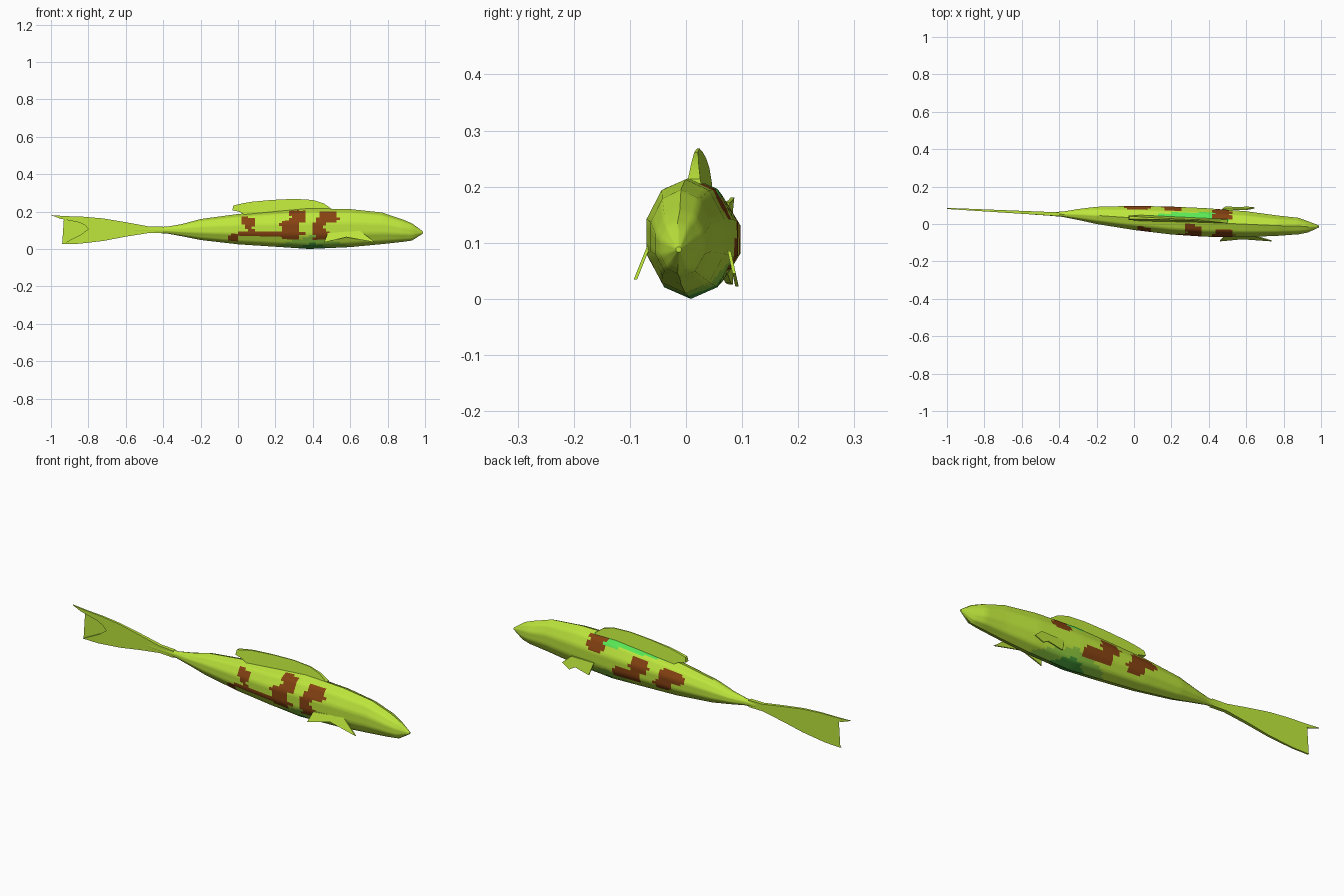
import bpy, bmesh, math
from mathutils import Vector


def material(name, rgb):
    m = bpy.data.materials.new(name)
    m.diffuse_color = (*rgb, 1)
    return m


lime = material("lime", (0.51, 0.79, 0.045))
brown = material("brown", (0.24, 0.055, 0.006))
mid = material("mid_green", (0.27, 0.58, 0.05))
dark = material("dark_green", (0.06, 0.32, 0.04))
bright = material("bright_green", (0.10, 0.80, 0.09))


def finish(bm, name, mats, angle=40):
    bmesh.ops.recalc_face_normals(bm, faces=bm.faces)
    me = bpy.data.meshes.new(name)
    bm.to_mesh(me)
    bm.free()
    ob = bpy.data.objects.new(name, me)
    bpy.context.collection.objects.link(ob)
    for m in mats:
        me.materials.append(m)
    bpy.ops.object.select_all(action='DESELECT')
    ob.select_set(True)
    bpy.context.view_layer.objects.active = ob
    bpy.ops.object.shade_smooth_by_angle(angle=math.radians(angle))
    return ob


# Body stations: x, bottom z, top z, y min, y max
stations = [
    (0.99, 0.083, 0.093, -0.018, -0.008), (0.93, 0.045, 0.137, -0.045, 0.015),
    (0.88, 0.038, 0.158, -0.055, 0.033), (0.77, 0.026, 0.195, -0.063, 0.045),
    (0.60, 0.010, 0.213, -0.070, 0.068), (0.38, 0.000, 0.217, -0.068, 0.085),
    (0.20, 0.012, 0.203, -0.056, 0.093), (0.00, 0.025, 0.187, -0.032, 0.097),
    (-0.20, 0.048, 0.160, 0.000, 0.092), (-0.30, 0.068, 0.133, 0.022, 0.080),
    (-0.38, 0.083, 0.119, 0.038, 0.066), (-0.46, 0.086, 0.118, 0.045, 0.064),
    (-0.55, 0.090, 0.114, 0.051, 0.063),
]
SIDES, SUB = 10, 4

# Brown patches as x0, x1, z0, z1 on each flank
near_patches = [
    (-0.05, 0.00, 0.045, 0.085), (0.00, 0.35, 0.07, 0.097),
    (0.02, 0.09, 0.13, 0.17), (0.04, 0.08, 0.09, 0.13),
    (0.28, 0.36, 0.14, 0.205), (0.23, 0.33, 0.055, 0.15),
    (0.40, 0.49, 0.045, 0.10), (0.43, 0.53, 0.14, 0.20), (0.40, 0.46, 0.09, 0.15),
]
far_patches = [
    (0.42, 0.52, 0.14, 0.205), (0.20, 0.36, 0.05, 0.11),
    (0.16, 0.26, 0.11, 0.17), (-0.05, 0.09, 0.11, 0.16), (0.02, 0.12, 0.06, 0.10),
]


def paint(c):
    wob = 0.008 * math.sin(c.z * 160 + c.x * 30)
    for x0, x1, z0, z1 in (near_patches if c.y < 0.017 else far_patches):
        if x0 < c.x + wob < x1 and z0 < c.z < z1:
            return 1
    belly = c.z + 0.30 * abs(c.x - 0.40)
    if belly < 0.035:
        return 3
    if belly < 0.075:
        return 2
    if 0.05 < c.x < 0.5 and c.z > 0.187 and c.y > 0.02:
        return 4
    return 0


# Body: lofted rings, cut finely so the markings can follow the faces
bm = bmesh.new()
rows = []
for x, z0, z1, y0, y1 in stations:
    ring = []
    for i in range(SIDES):
        a = 2 * math.pi * i / SIDES
        ring.append(Vector((x, (y0 + y1) / 2 + (y1 - y0) / 2 * math.sin(a) / 0.951,
                            (z0 + z1) / 2 - (z1 - z0) / 2 * math.cos(a))))
    rows.append([ring[i].lerp(ring[(i + 1) % SIDES], k / SUB)
                 for i in range(SIDES) for k in range(SUB)])
fine = []
for a, b in zip(rows, rows[1:]):
    n = max(1, round((a[0].x - b[0].x) / 0.018))
    fine += [[p.lerp(q, k / n) for p, q in zip(a, b)] for k in range(n)]
fine.append(rows[-1])
grid = [[bm.verts.new(p) for p in r] for r in fine]
N = SIDES * SUB
for a, b in zip(grid, grid[1:]):
    for i in range(N):
        j = (i + 1) % N
        f = bm.faces.new((a[i], a[j], b[j], b[i]))
        f.material_index = paint(f.calc_center_median())
bm.faces.new(grid[0])
bm.faces.new(grid[-1])
finish(bm, "body", [lime, brown, mid, dark, bright])


def blade(name, outline, centre, half):
    """Closed fin from an x,z outline; centre and half give y and half thickness."""
    bm = bmesh.new()
    sides = [[bm.verts.new((x, centre(x, z) + s * half(x, z), z)) for x, z in outline]
             for s in (-1, 1)]
    caps = [bm.faces.new(s) for s in sides]
    n = len(outline)
    for i in range(n):
        j = (i + 1) % n
        bm.faces.new((sides[0][i], sides[0][j], sides[1][j], sides[1][i]))
    bmesh.ops.triangulate(bm, faces=caps)
    return finish(bm, name, [lime], 30)


# Forked tail
blade("tail_fin",
      [(-0.40, 0.119), (-0.48, 0.121), (-0.60, 0.143), (-0.72, 0.163), (-0.82, 0.172),
       (-0.93, 0.176), (-1.0, 0.181), (-0.95, 0.162), (-0.85, 0.142), (-0.82, 0.128),
       (-0.80, 0.107), (-0.81, 0.090), (-0.84, 0.077), (-0.94, 0.026), (-0.85, 0.028),
       (-0.72, 0.043), (-0.60, 0.066), (-0.48, 0.085), (-0.40, 0.084)],
      lambda x, z: 0.052 - 0.052 * (x + 0.4),
      lambda x, z: 0.003 + 0.012 * (x + 1))

# Dorsal fin
blade("dorsal_fin",
      [(-0.03, 0.207), (-0.025, 0.232), (0.02, 0.243), (0.07, 0.252), (0.18, 0.262),
       (0.30, 0.268), (0.40, 0.262), (0.46, 0.243), (0.50, 0.214), (0.50, 0.185),
       (0.04, 0.180), (0.01, 0.198)],
      lambda x, z: 0.033 - 0.037 * x,
      lambda x, z: 0.002 + 0.16 * (0.27 - z))

# Side fins
blade("near_side_fin",
      [(0.48, 0.085), (0.65, 0.098), (0.735, 0.035), (0.58, 0.063), (0.46, 0.035)],
      lambda x, z: -0.064 - 0.40 * (0.10 - z), lambda x, z: 0.003)
blade("far_side_fin",
      [(0.47, 0.085), (0.60, 0.085), (0.645, 0.045), (0.60, 0.022), (0.57, 0.040),
       (0.49, 0.022)],
      lambda x, z: 0.076 + 0.22 * (0.09 - z), lambda x, z: 0.003)
